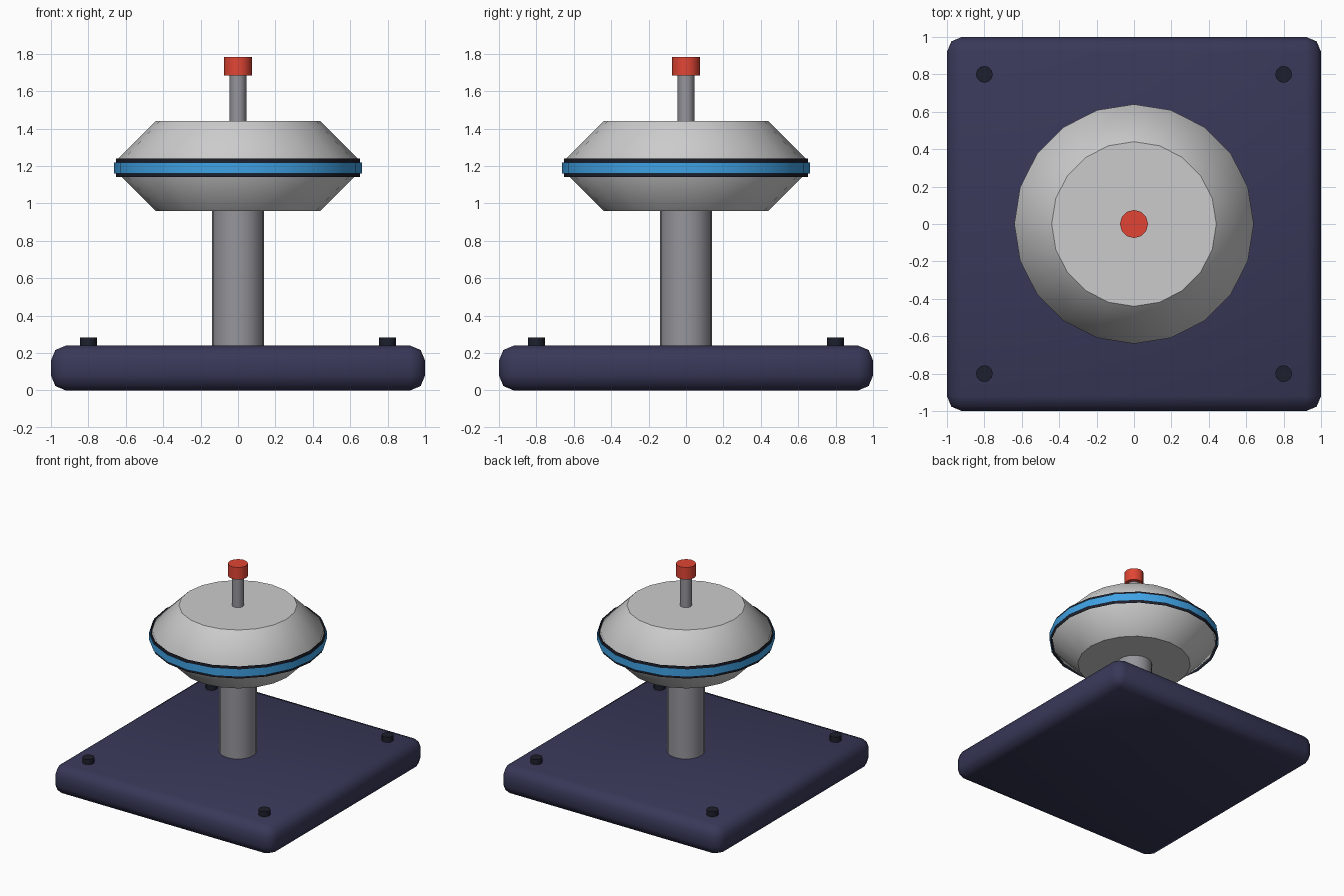
import bpy, bmesh, math

if "Cube" in bpy.data.objects:
    bpy.data.objects.remove(bpy.data.objects["Cube"])


def paint(name, rgb):
    m = bpy.data.materials.new(name)
    m.diffuse_color = (*rgb, 1)
    m.use_nodes = True
    m.node_tree.nodes["Principled BSDF"].inputs["Base Color"].default_value = m.diffuse_color
    return m


NAVY = paint("navy", (0.04, 0.04, 0.10))
DARK = paint("dark", (0.012, 0.014, 0.025))
BLUE = paint("blue", (0.05, 0.36, 0.78))
RED = paint("red", (0.75, 0.06, 0.035))
STEEL = paint("steel", (0.30, 0.30, 0.33))


def smooth(obj, angle):
    bpy.ops.object.select_all(action='DESELECT')
    obj.select_set(True)
    bpy.context.view_layer.objects.active = obj
    bpy.ops.object.shade_smooth_by_angle(angle=math.radians(angle))


def lathe(name, profile, sides, mat=None, at=(0, 0), caps=True):
    """Stack rings given as (radius, z); optionally close both ends."""
    bm = bmesh.new()
    rings = []
    for r, z in profile:
        ring = []
        for i in range(sides):
            a = math.tau * i / sides
            ring.append(bm.verts.new((r * math.cos(a), r * math.sin(a), z)))
        rings.append(ring)
    for lo, hi in zip(rings, rings[1:]):
        for i in range(sides):
            j = (i + 1) % sides
            bm.faces.new((lo[i], lo[j], hi[j], hi[i]))
    if caps:
        bm.faces.new(rings[0][::-1])
        bm.faces.new(rings[-1])
        # Keep the flat ends crisp
        for ring in (rings[0], rings[-1]):
            for i in range(sides):
                bm.edges.get((ring[i], ring[(i + 1) % sides])).smooth = False
    for f in bm.faces:
        f.smooth = len(f.verts) == 4
    mesh = bpy.data.meshes.new(name)
    bm.to_mesh(mesh)
    bm.free()
    obj = bpy.data.objects.new(name, mesh)
    obj.location = (*at, 0)
    bpy.context.collection.objects.link(obj)
    if mat:
        mesh.materials.append(mat)
    return obj


# Rounded square base
bpy.ops.mesh.primitive_cube_add(size=1, location=(0, 0, 0.12))
base = bpy.context.object
base.name = "base_plate"
base.scale = (2, 2, 0.24)
bpy.ops.object.transform_apply(location=False, rotation=False, scale=True)
bevel = base.modifiers.new("rounding", 'BEVEL')
bevel.width = 0.08
bevel.segments = 2
bpy.ops.object.modifier_apply(modifier=bevel.name)
base.data.materials.append(NAVY)
smooth(base, 50)

# Corner bolts
for x in (-0.8, 0.8):
    for y in (-0.8, 0.8):
        lathe("corner_bolt", [(0.045, 0.22), (0.045, 0.283)], 12, DARK, (x, y))

# Column and chamfered disc body
lathe("column", [(0.14, 0.22), (0.14, 0.98)], 20, STEEL)
lathe("disc_body", [(0.44, 0.96), (0.64, 1.16), (0.64, 1.24), (0.44, 1.44)], 20)

# Thin open bands around the disc
lathe("dark_band", [(0.652, 1.14), (0.652, 1.24)], 20, DARK, caps=False)
lathe("glow_band", [(0.662, 1.16), (0.662, 1.22)], 20, BLUE, caps=False)

# Top stem and red cap
lathe("stem", [(0.045, 1.42), (0.045, 1.70)], 12, STEEL)
lathe("red_cap", [(0.075, 1.683), (0.075, 1.783)], 12, RED)
